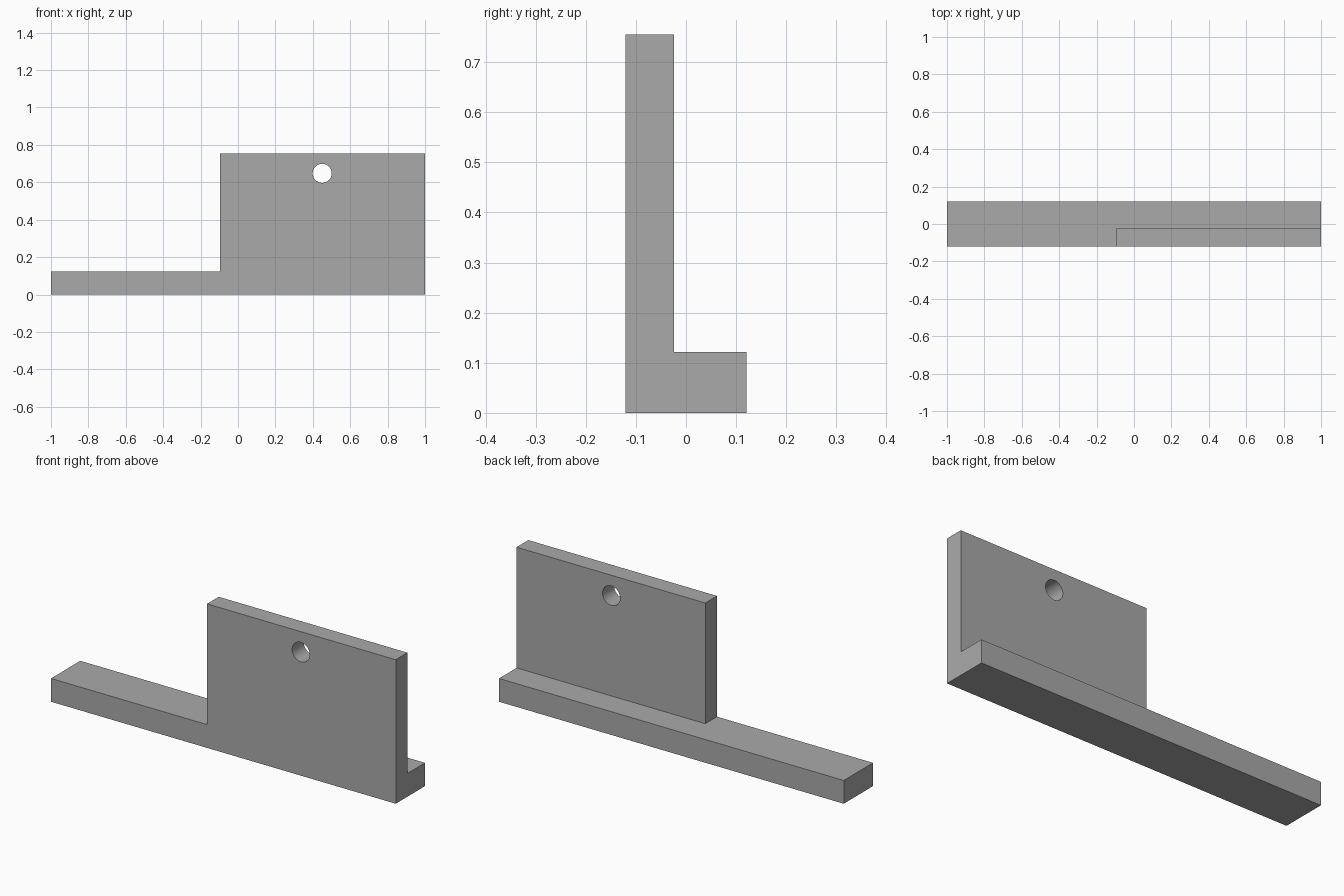
import bpy
import math
from mathutils import Vector

default = bpy.data.objects.get("Cube")
if default:
    bpy.data.objects.remove(default, do_unlink=True)

# Single matte grey finish
grey = bpy.data.materials.new("plain_grey")
grey.use_nodes = True
colour = (0.4, 0.4, 0.4, 1)
grey.diffuse_color = colour
grey.node_tree.nodes["Principled BSDF"].inputs["Base Color"].default_value = colour


def box(name, low, high):
    low, high = Vector(low), Vector(high)
    bpy.ops.mesh.primitive_cube_add(size=1, location=(low + high) / 2)
    obj = bpy.context.object
    obj.name = name
    obj.scale = high - low
    bpy.ops.object.transform_apply(location=True, rotation=True, scale=True)
    obj.data.materials.append(grey)
    return obj


def combine(target, tool, operation):
    mod = target.modifiers.new(operation.lower(), "BOOLEAN")
    mod.operation = operation
    mod.solver = "EXACT"
    mod.object = tool
    bpy.ops.object.select_all(action="DESELECT")
    target.select_set(True)
    bpy.context.view_layer.objects.active = target
    bpy.ops.object.modifier_apply(modifier=mod.name)
    bpy.data.objects.remove(tool, do_unlink=True)


# Long base rail with an upright plate flush to its front and left end
front, back, rail_top = -0.121, 0.121, 0.122
bracket = box("bracket", (-1, front, 0), (1, back, rail_top))
plate = box("upright_plate", (-0.095, front, 0), (1, -0.024, 0.755))
combine(bracket, plate, "UNION")

# Round hanging hole through the plate
bpy.ops.mesh.primitive_cylinder_add(
    vertices=48, radius=0.051, depth=0.4,
    location=(0.45, -0.07, 0.648), rotation=(math.pi / 2, 0, 0))
drill = bpy.context.object
drill.name = "hole_cutter"
drill.hide_render = True
drill.data.materials.append(grey)
combine(bracket, drill, "DIFFERENCE")

# Smooth bore, crisp edges
bpy.ops.object.shade_smooth_by_angle(angle=math.radians(30))
